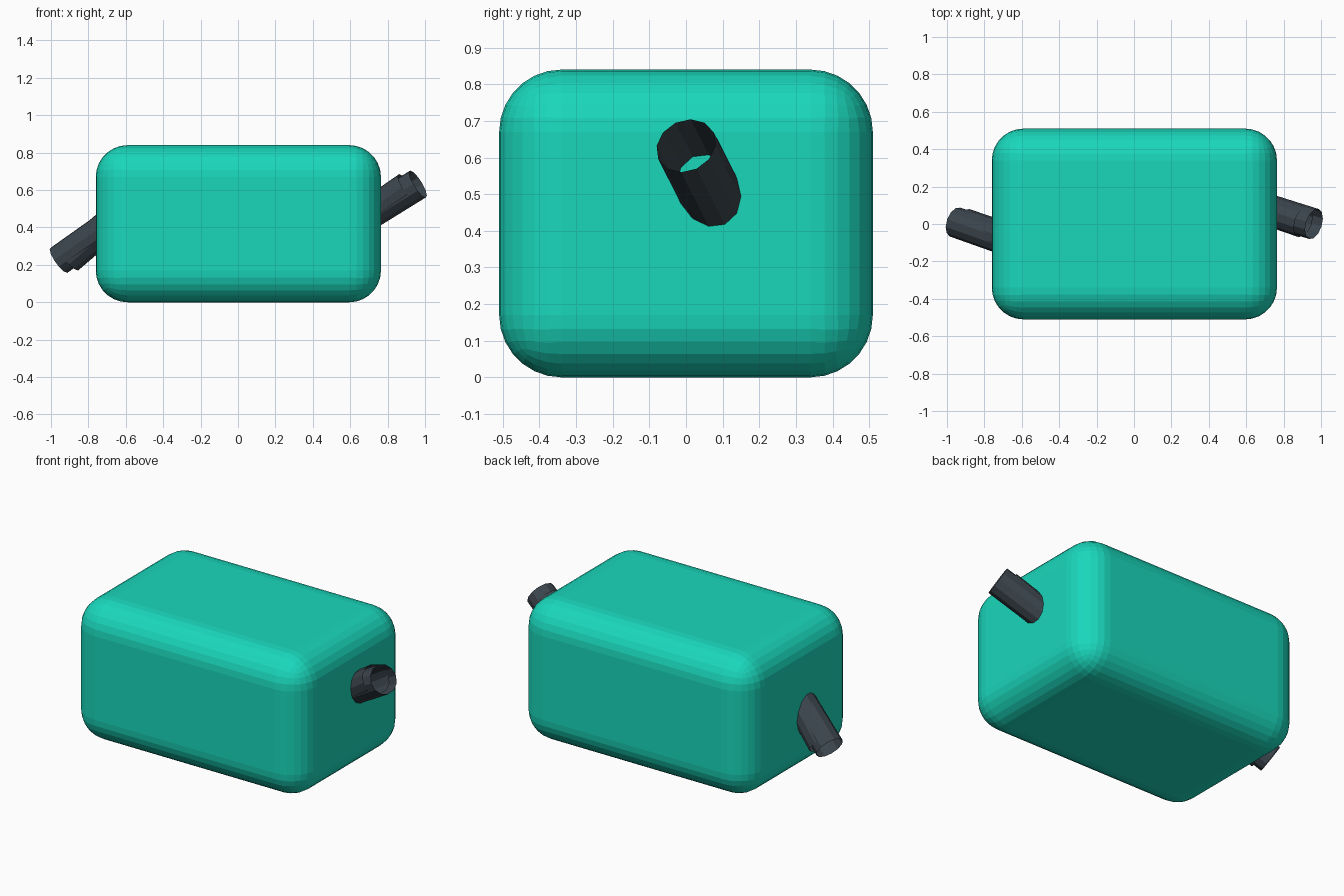
import bpy
import bmesh
from mathutils import Vector

if "Cube" in bpy.data.objects:
    bpy.data.objects.remove(bpy.data.objects["Cube"])


def material(name, rgb):
    m = bpy.data.materials.new(name)
    m.diffuse_color = (*rgb, 1)
    m.use_nodes = True
    m.node_tree.nodes["Principled BSDF"].inputs["Base Color"].default_value = m.diffuse_color
    return m


teal = material("teal", (0.01, 0.68, 0.50))
dark = material("dark_grey", (0.045, 0.06, 0.075))


def add_object(name, bm, mat):
    mesh = bpy.data.meshes.new(name)
    bm.to_mesh(mesh)
    bm.free()
    ob = bpy.data.objects.new(name, mesh)
    bpy.context.collection.objects.link(ob)
    mesh.materials.append(mat)
    return ob


def tube(name, start, end, radius, sides=12):
    """Open low-poly tube between two points."""
    start, end = Vector(start), Vector(end)
    axis = end - start
    bm = bmesh.new()
    bmesh.ops.create_cone(bm, cap_ends=False, segments=sides, radius1=radius,
                          radius2=radius, depth=axis.length)
    ob = add_object(name, bm, dark)
    ob.location = (start + end) / 2
    ob.rotation_mode = 'QUATERNION'
    ob.rotation_quaternion = axis.to_track_quat('Z', 'Y')
    return ob


# Rounded body
bm = bmesh.new()
bmesh.ops.create_cube(bm, size=1)
bmesh.ops.scale(bm, vec=(1.525, 1.02, 0.84), verts=bm.verts)
bmesh.ops.translate(bm, vec=(0.002, 0, 0.42), verts=bm.verts)
body = add_object("body", bm, teal)
bevel = body.modifiers.new("round_edges", 'BEVEL')
bevel.width = 0.17
bevel.segments = 7
bevel.limit_method = 'NONE'

# Slanted open pipes, each with a slightly skewed shorter sleeve
tube("right_pipe", (0.66, 0.095, 0.445), (0.962, 0.0, 0.632), 0.084)
tube("right_sleeve", (0.66, 0.095, 0.445), (0.905, 0.010, 0.615), 0.084)
tube("left_pipe", (-0.66, -0.095, 0.435), (-0.956, 0.010, 0.225), 0.082)
tube("left_sleeve", (-0.66, -0.085, 0.445), (-0.905, 0.000, 0.235), 0.084)
